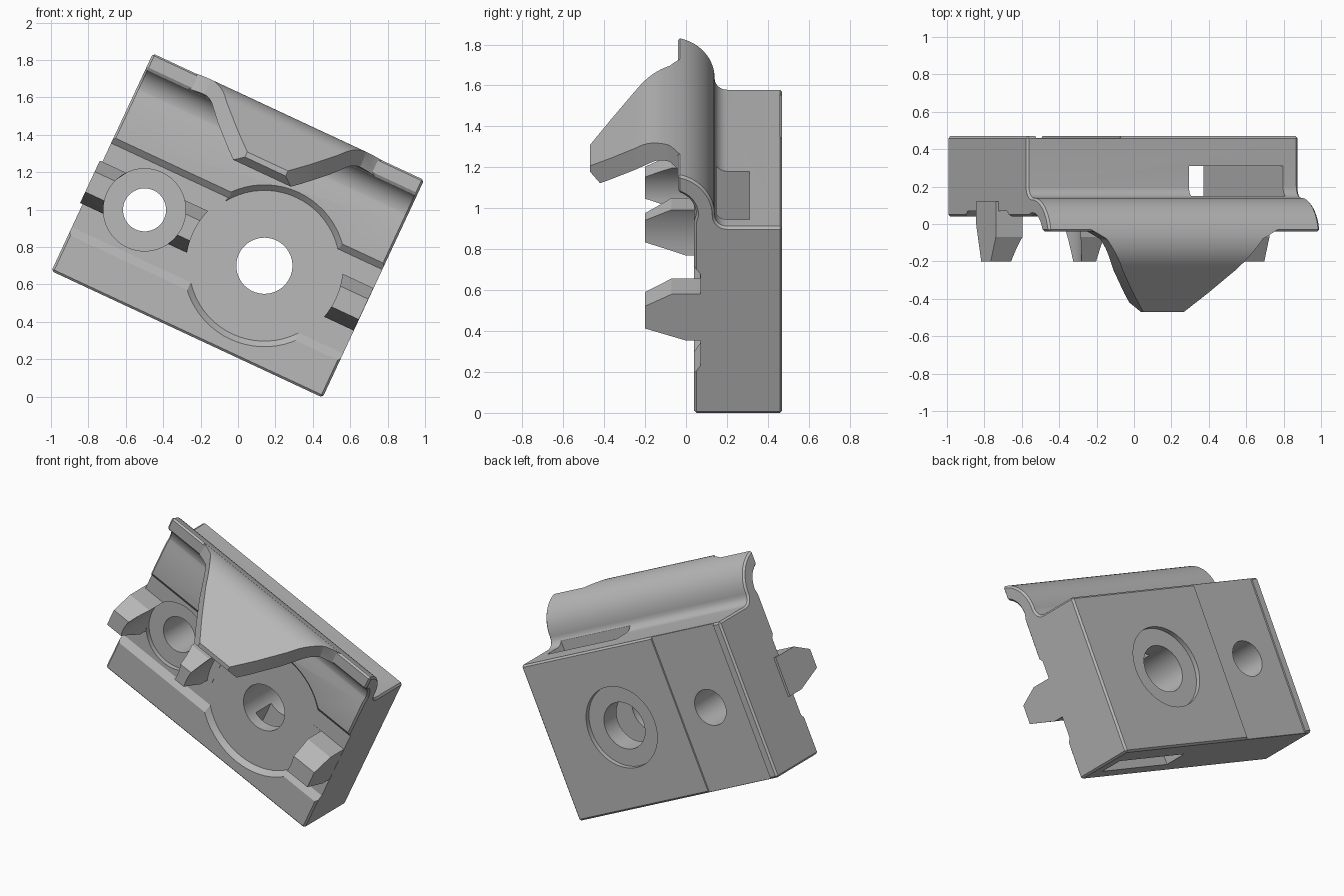
import bpy, bmesh, math
from mathutils import Matrix

cube = bpy.data.objects.get("Cube")
if cube:
    bpy.data.objects.remove(cube, do_unlink=True)

grey = bpy.data.materials.new("plain grey")
grey.use_nodes = True
grey.diffuse_color = (0.48, 0.48, 0.48, 1)
grey.node_tree.nodes["Principled BSDF"].inputs["Base Color"].default_value = grey.diffuse_color


def prism(name, outline, start, end, place):
    """Extrude a 2D outline from start to end; place() maps (a, b, depth) to x, y, z."""
    bm = bmesh.new()
    rings = [[bm.verts.new(place(a, b, d)) for a, b in outline] for d in (start, end)]
    bm.faces.new(rings[0])
    bm.faces.new(rings[1][::-1])
    n = len(outline)
    for i in range(n):
        j = (i + 1) % n
        bm.faces.new((rings[0][i], rings[0][j], rings[1][j], rings[1][i]))
    return finish(bm, name)


def finish(bm, name):
    bmesh.ops.recalc_face_normals(bm, faces=bm.faces)
    mesh = bpy.data.meshes.new(name)
    bm.to_mesh(mesh)
    bm.free()
    mesh.materials.append(grey)
    obj = bpy.data.objects.new(name, mesh)
    bpy.context.collection.objects.link(obj)
    return obj


def along_x(name, profile, x0, x1):
    return prism(name, profile, x0, x1, lambda y, z, x: (x, y, z))


def box(name, x0, x1, y0, y1, z0, z1):
    return along_x(name, [(y0, z0), (y1, z0), (y1, z1), (y0, z1)], x0, x1)


def cone(name, x, z, y0, y1, r0, r1):
    bm = bmesh.new()
    turn = Matrix.Translation((x, (y0 + y1) / 2, z)) @ Matrix.Rotation(-math.pi / 2, 4, "X")
    bmesh.ops.create_cone(bm, cap_ends=True, segments=64, radius1=r0, radius2=r1,
                          depth=y1 - y0, matrix=turn)
    return finish(bm, name)


def apply(obj, mod):
    bpy.context.view_layer.objects.active = obj
    bpy.ops.object.modifier_apply(modifier=mod.name)


def combine(obj, other, operation):
    mod = obj.modifiers.new("combine", "BOOLEAN")
    mod.object, mod.operation, mod.solver = other, operation, "EXACT"
    apply(obj, mod)
    bpy.data.objects.remove(other, do_unlink=True)


def arc(cy, cz, r, a0, a1, n=14):
    angles = [math.radians(a0 + (a1 - a0) * i / n) for i in range(n + 1)]
    return [(cy + r * math.cos(a), cz + r * math.sin(a)) for a in angles]


BOTTOM, TOP, BACK, FRONT = -0.645, 0.362, 0.47, 0.04
LIP_Y, LIP_Z = -0.08, 0.425
OUTER, INNER = 0.22, 0.13
MAIN_X, SMALL_X, HOLE_Z = 0.22, -0.487, -0.138

# Block with the curved lip along its top
profile = [(BACK, BOTTOM), (FRONT, BOTTOM), (FRONT, 0.39)]
profile += arc(LIP_Y, LIP_Z, INNER, 0, 72)
profile += arc(LIP_Y, LIP_Z, OUTER, 79.5, 0)
profile += arc(0.20, TOP + 0.06, 0.06, 180, 270, 6)
profile += [(BACK, TOP)]
block = along_x("clamp_block", profile, -0.8, 0.8)
bevel = block.modifiers.new("edges", "BEVEL")
bevel.width, bevel.limit_method, bevel.angle_limit = 0.012, "ANGLE", math.radians(40)
apply(block, bevel)

# Hooked nose, trimmed to a tapering outline
nose_profile = arc(LIP_Y, LIP_Z, OUTER - 0.001, 60, 133, 18)
nose_profile += [(-0.47, 0.375), (-0.47, 0.345), (-0.42, 0.305)]
nose_profile += arc(LIP_Y, LIP_Z, INNER + 0.001, 133, 60, 18)
nose = along_x("nose", nose_profile, -0.6, 0.6)
half = [(0.55, 0.1), (0.55, -0.03), (0.46, -0.08), (0.40, -0.16),
        (0.33, -0.25), (0.22, -0.37), (0.14, -0.45), (0.11, -0.48)]
outline = half + [(-x, y) for x, y in reversed(half)]
trim = prism("nose_trim", outline, 0.1, 0.9, lambda x, y, z: (x, y, z))
combine(nose, trim, "INTERSECT")
combine(block, nose, "UNION")

# Front channel and round recess with sloping walls
channel = [(0.07, -0.385), (0.07, 0.11), (0.03, 0.155), (0.03, -0.445)]
combine(block, along_x("channel", channel, -1, 1), "DIFFERENCE")
combine(block, cone("round_recess", MAIN_X, HOLE_Z, 0.03, 0.07, 0.443, 0.403), "DIFFERENCE")

# Locating teeth, hollowed around both holes
tooth_profile = [(0.12, -0.25), (0, -0.25), (-0.2, -0.185), (-0.2, -0.065),
                 (-0.07, 0), (0.12, 0)]
for x0, x1 in ((-0.815, -0.6), (-0.36, -0.15), (0.55, 0.799)):
    tooth = along_x("tooth", tooth_profile, x0, x1)
    combine(tooth, cone("main_hollow", MAIN_X, HOLE_Z, -0.4, 0.069, 0.42, 0.42), "DIFFERENCE")
    combine(tooth, cone("small_hollow", SMALL_X, HOLE_Z, -0.4, 0.2, 0.22, 0.22), "DIFFERENCE")
    combine(block, tooth, "UNION")

# Shallow strip on the back, through slot, holes and counterbores
cutters = [
    box("back_strip", -0.745, -0.245, BACK - 0.01, 0.6, -1, 1),
    box("slot", 0.155, 0.71, 0.15, 0.31, -1, 0.6),
    cone("main_hole", MAIN_X, HOLE_Z, -0.2, 0.7, 0.15, 0.15),
    cone("small_hole", SMALL_X, HOLE_Z, -0.2, 0.7, 0.115, 0.115),
    cone("back_counterbore", MAIN_X, HOLE_Z, BACK - 0.03, 0.6, 0.26, 0.26),
    cone("front_counterbore", SMALL_X, HOLE_Z, 0, 0.1, 0.22, 0.22),
]
for cutter in cutters:
    combine(block, cutter, "DIFFERENCE")

# Tilt the finished part and stand it on the ground
block.data.transform(Matrix.Rotation(math.radians(25), 4, "Y"))
low = min(v.co.z for v in block.data.vertices)
block.data.transform(Matrix.Translation((0, 0, -low)))
bpy.ops.object.select_all(action="DESELECT")
block.select_set(True)
bpy.context.view_layer.objects.active = block
bpy.ops.object.shade_smooth_by_angle(angle=math.radians(25))
